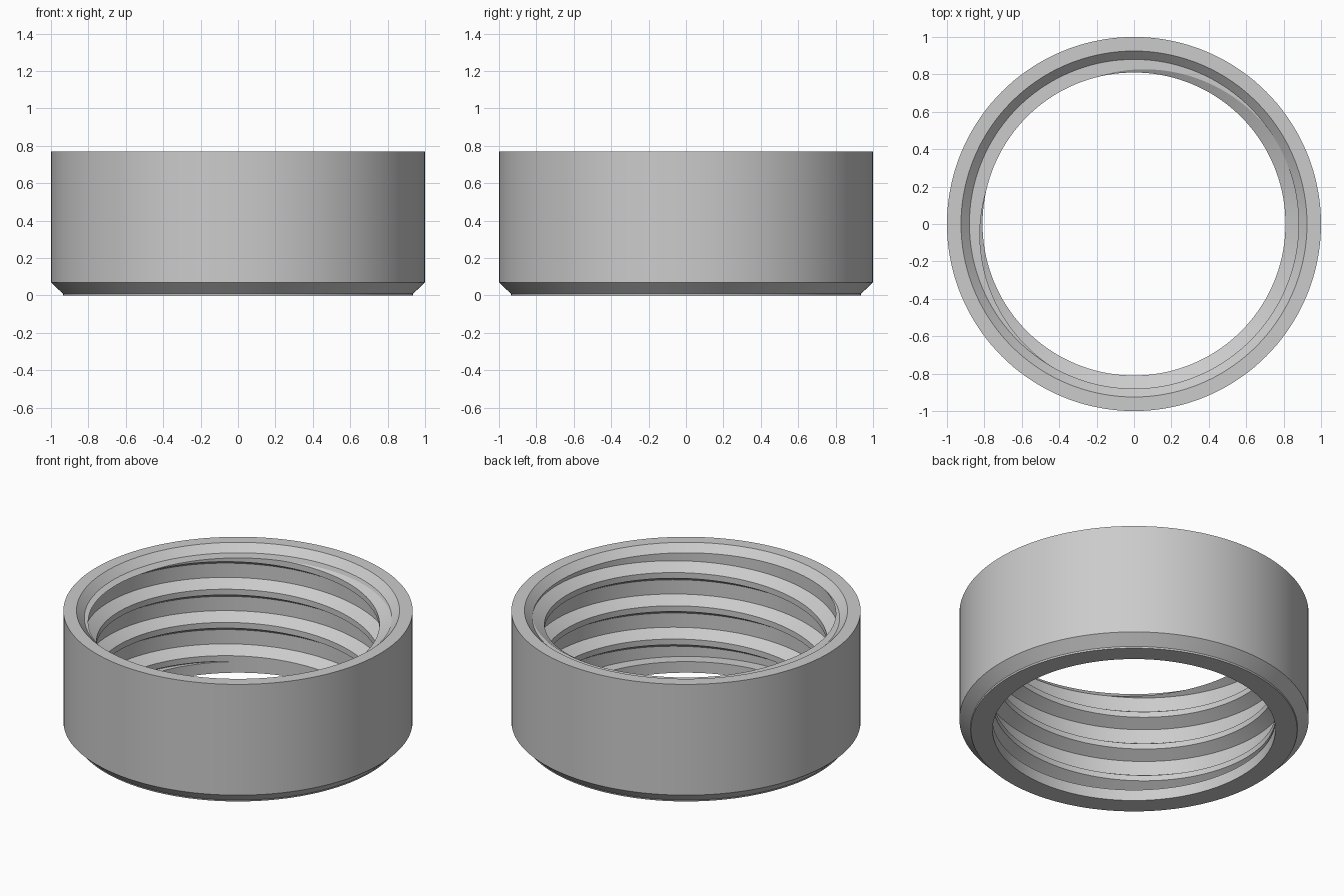
import bpy, bmesh, math

cube = bpy.data.objects.get("Cube")
if cube:
    bpy.data.objects.remove(cube, do_unlink=True)

SEGMENTS = 144
PITCH = 0.21
LIP_TOP, THREAD_TOP, HEIGHT = 0.07, 0.725, 0.77
CREST, ROOT, OUTER = 0.81, 0.88, 1.0
CREST_HALF, ROOT_HALF = 0.018, 0.045   # half widths of the flat thread lands
PHASE = 0.724 - PITCH * 135 / 360      # crest height at angle zero


def thread_radius(z, angle):
    """Inner radius of the trapezoid thread at a height and angle."""
    turn = (z - PHASE - PITCH * angle / math.tau) / PITCH
    distance = abs(turn - round(turn)) * PITCH
    flank = PITCH / 2 - ROOT_HALF - CREST_HALF
    t = min(max((distance - CREST_HALF) / flank, 0), 1)
    return CREST + (ROOT - CREST) * t


def section(angle):
    """Closed cross-section of the ring at one angle, as (radius, height)."""
    points = [(CREST, 0), (CREST, LIP_TOP)]
    for turn in range(-5, 3):
        middle = PHASE + PITCH * (turn + angle / math.tau)
        for offset in (-CREST_HALF, CREST_HALF, PITCH / 2 - ROOT_HALF, PITCH / 2 + ROOT_HALF):
            z = min(max(middle + offset, LIP_TOP), THREAD_TOP)
            points.append((thread_radius(z, angle), z))
    # Top chamfer, outer wall and bottom chamfer
    points += [(ROOT, THREAD_TOP), (0.925, HEIGHT), (OUTER, HEIGHT),
               (OUTER, 0.07), (0.937, 0.01), (0.935, 0)]
    return points


# Threaded ring: the sections are joined all the way round
bm = bmesh.new()
columns = []
for i in range(SEGMENTS + 1):
    a = math.tau * i / SEGMENTS
    columns.append([bm.verts.new((r * math.cos(a), r * math.sin(a), z)) for r, z in section(a)])
for left, right in zip(columns, columns[1:]):
    for j in range(len(left)):
        k = (j + 1) % len(left)
        bm.faces.new((left[j], left[k], right[k], right[j]))
bmesh.ops.remove_doubles(bm, verts=bm.verts, dist=0.0001)
bmesh.ops.recalc_face_normals(bm, faces=bm.faces)
mesh = bpy.data.meshes.new("threaded_ring")
bm.to_mesh(mesh)
bm.free()
ring = bpy.data.objects.new("threaded_ring", mesh)
bpy.context.collection.objects.link(ring)

# Plain grey metal
grey = bpy.data.materials.new("light_grey")
grey.use_nodes = True
grey.diffuse_color = (0.6, 0.6, 0.6, 1)
grey.node_tree.nodes["Principled BSDF"].inputs["Base Color"].default_value = (0.6, 0.6, 0.6, 1)
mesh.materials.append(grey)

bpy.context.view_layer.objects.active = ring
ring.select_set(True)
bpy.ops.object.shade_smooth_by_angle(angle=math.radians(25))
